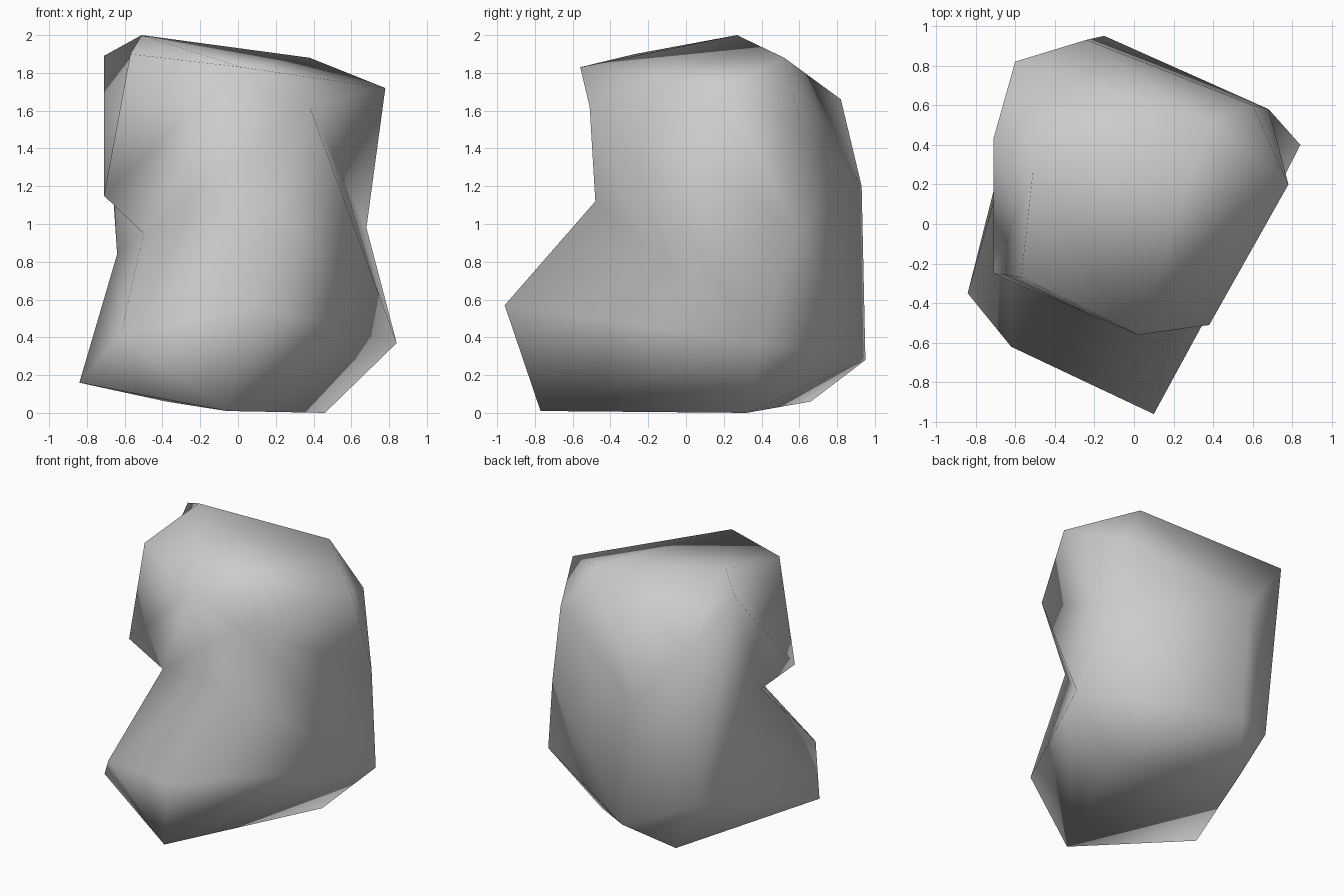
import bpy
import bmesh

# Remove the default cube only
cube = bpy.data.objects.get("Cube")
if cube:
    bpy.data.objects.remove(cube, do_unlink=True)


def flat_material(name, rgb):
    mat = bpy.data.materials.new(name)
    mat.use_nodes = True
    colour = (*rgb, 1.0)
    mat.diffuse_color = colour
    bsdf = next(n for n in mat.node_tree.nodes if n.type == "BSDF_PRINCIPLED")
    bsdf.inputs["Base Color"].default_value = colour
    return mat


# Corners of the boulder, grouped by where they sit
corners = {
    # crown
    "A": (-.51, .27, 2.0), "B": (-.57, -.27, 1.9), "C": (.02, -.56, 1.83),
    "D": (.78, .2, 1.72), "J": (.38, .52, 1.88), "F": (-.71, .43, 1.89),
    "T": (-.6, .82, 1.66), "K": (.6, .6, 1.55), "E": (.38, -.51, 1.62),
    # overhang and waist
    "I": (-.71, -.25, 1.15), "O": (-.5, -.16, .95), "X": (.2, -.48, 1.12),
    "L": (.68, .58, .98), "S": (-.24, .93, 1.2), "P": (-.64, .36, .84),
    # lower bulge
    "V": (.1, -.96, .57), "W": (-.62, -.62, .42), "M": (.84, .4, .37),
    "Y": (-.58, .68, .43), "R": (-.15, .95, .28), "G": (-.84, -.35, .16),
    # foot
    "H": (-.06, -.77, .01), "N": (.46, .32, 0), "Q": (-.38, .66, .06),
}

# Each fan is a centre corner and the path of corners around it
fans = {
    "A": "BCJTFIB",  # crown
    "D": "CJKLEC",   # right shoulder
    "S": "JKLRYTJ",  # back
    "M": "LRNHVXEL", # right flank
    "Q": "RNHGYR",   # underside
    "W": "GHVXOPG",  # front bulge
    "F": "TYPOI",    # left flank
    "O": "XECI",     # notch and overhang
    "B": "CI",       # brow
    "P": "YG",       # left waist
}


def build_boulder(name, material):
    bm = bmesh.new()
    verts = {key: bm.verts.new(co) for key, co in corners.items()}
    for centre, path in fans.items():
        for a, b in zip(path, path[1:]):
            bm.faces.new([verts[k] for k in (centre, a, b)])
    bmesh.ops.recalc_face_normals(bm, faces=bm.faces[:])
    for face in bm.faces:
        face.smooth = True
    mesh = bpy.data.meshes.new(name)
    bm.to_mesh(mesh)
    bm.free()
    mesh.materials.append(material)
    obj = bpy.data.objects.new(name, mesh)
    bpy.context.collection.objects.link(obj)
    return obj


build_boulder("boulder", flat_material("stone grey", (.6, .6, .6)))
